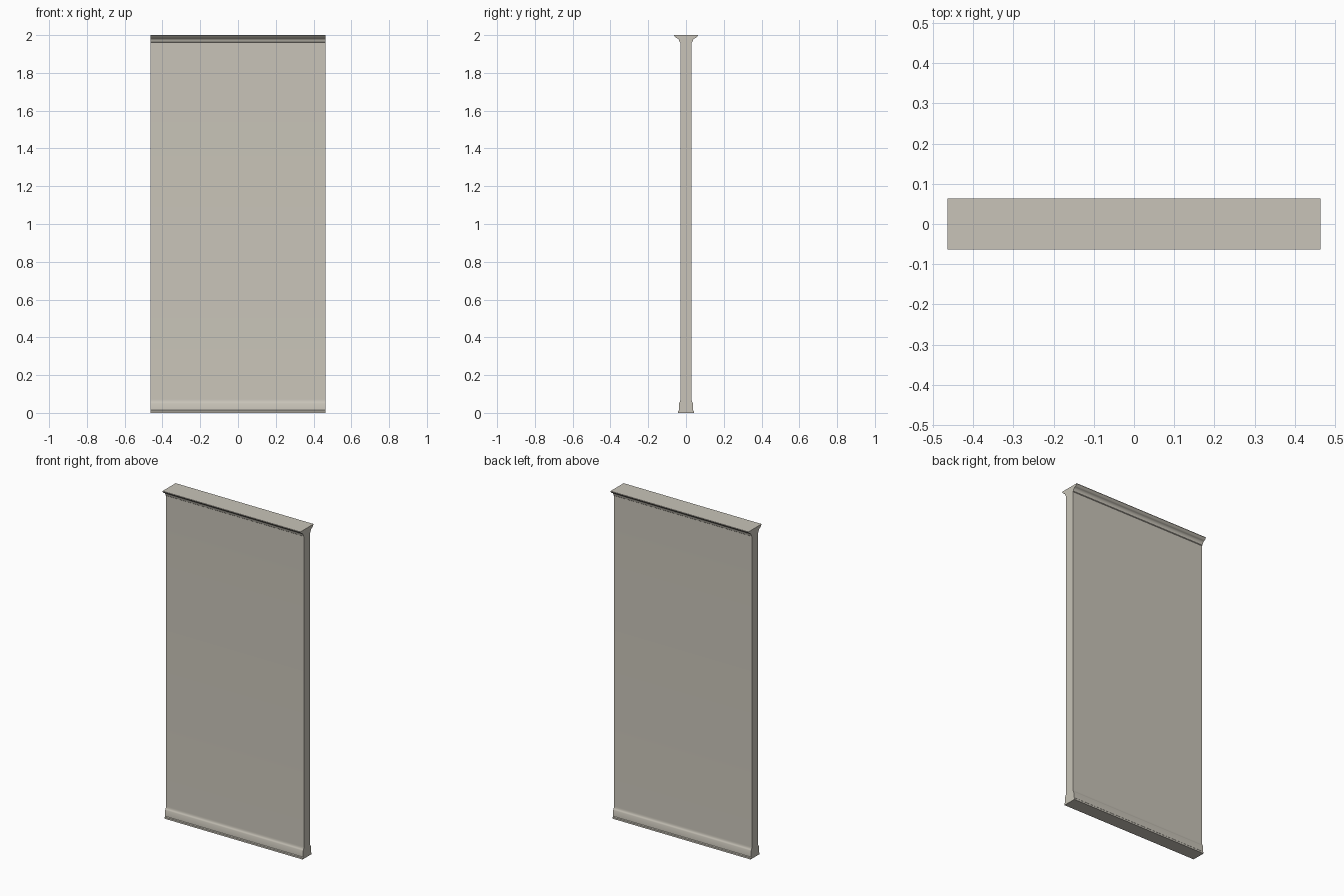
import bpy, bmesh, math

cube = bpy.data.objects.get("Cube")
if cube:
    bpy.data.objects.remove(cube, do_unlink=True)

HALF_WIDTH = 0.464

plaster = bpy.data.materials.new("warm_grey_plaster")
plaster.use_nodes = True
colour = (0.58, 0.55, 0.48, 1)
plaster.diffuse_color = colour
plaster.node_tree.nodes["Principled BSDF"].inputs["Base Color"].default_value = colour


def arc(cy, cz, ry, rz, start, end, steps=6):
    """Points along an elliptical arc, angles in degrees."""
    angles = [math.radians(start + (end - start) * i / steps) for i in range(steps + 1)]
    return [(cy + ry * math.cos(a), cz + rz * math.sin(a)) for a in angles]


# Half section from floor to top: skirting, flat wall, cornice
skirting = [(0.042, 0), (0.042, 0.010), (0.038, 0.014), (0.037, 0.05)]
skirting += arc(0.037, 0.072, 0.007, 0.018, 250, 180, 4)
cornice = [(0.030, 1.960), (0.034, 1.963)]
cornice += arc(0.054, 1.964, 0.019, 0.021, 170, 100)
cornice += [(0.055, 1.988), (0.063, 1.997), (0.063, 2.0)]
half = skirting + cornice
section = half + [(-y, z) for y, z in reversed(half)]

# Extrude the section across the width of the panel
bm = bmesh.new()
end = bm.faces.new([bm.verts.new((-HALF_WIDTH, y, z)) for y, z in section])
side = bmesh.ops.extrude_face_region(bm, geom=[end], use_keep_orig=True)
moved = [v for v in side["geom"] if isinstance(v, bmesh.types.BMVert)]
bmesh.ops.translate(bm, verts=moved, vec=(2 * HALF_WIDTH, 0, 0))
bmesh.ops.recalc_face_normals(bm, faces=bm.faces)

mesh = bpy.data.meshes.new("wall_panel")
bm.to_mesh(mesh)
bm.free()
mesh.materials.append(plaster)
wall = bpy.data.objects.new("wall_panel", mesh)
bpy.context.collection.objects.link(wall)

bpy.ops.object.select_all(action="DESELECT")
wall.select_set(True)
bpy.context.view_layer.objects.active = wall
bpy.ops.object.shade_smooth_by_angle(angle=math.radians(25))
